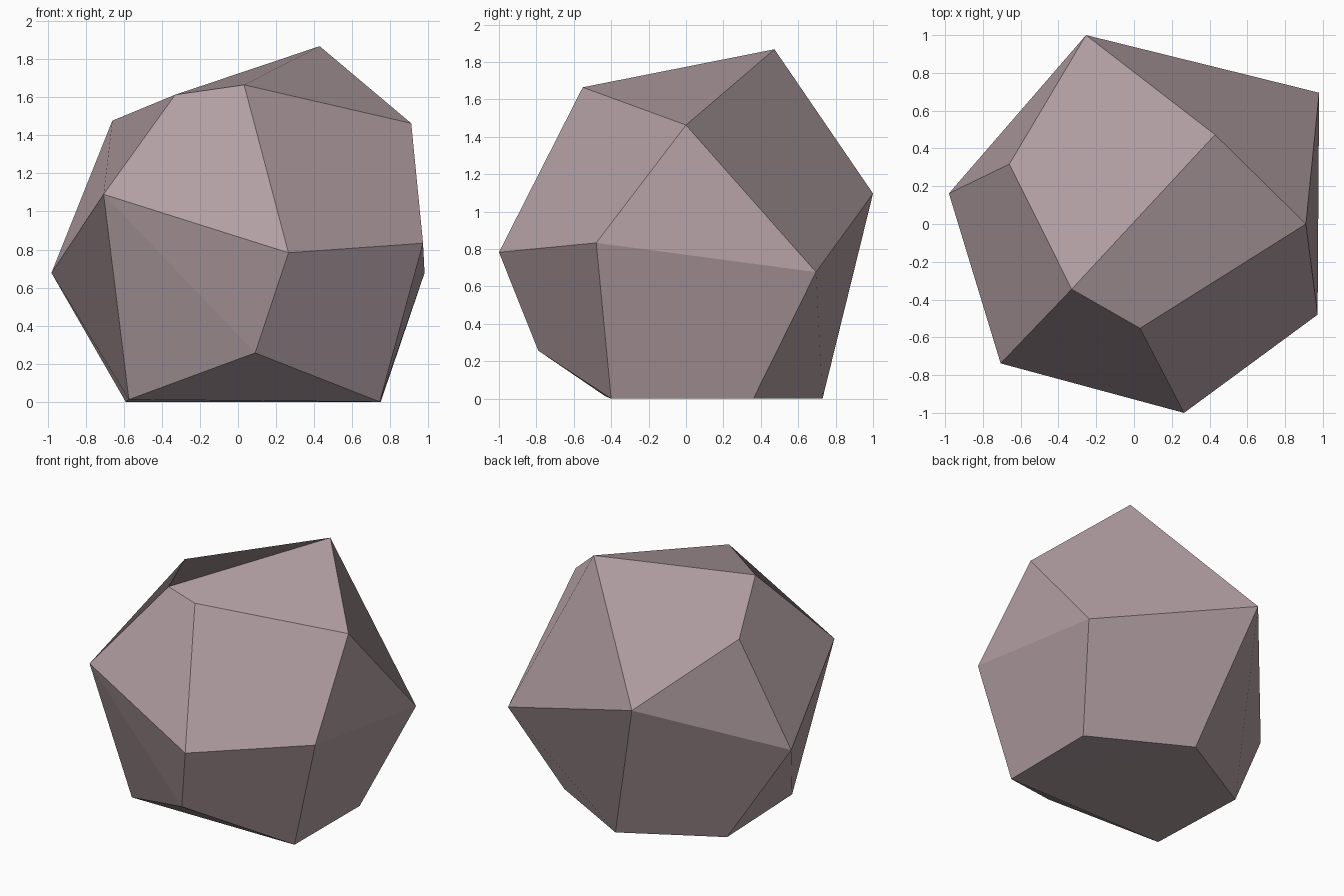
import bpy, bmesh, math
from mathutils import Vector

if "Cube" in bpy.data.objects:
    bpy.data.objects.remove(bpy.data.objects["Cube"])

# Faceted stone: corner points, from the base up to the peak
corners = [
    # base
    (0.745, -0.40, 0.0), (0.75, 0.36, 0.0), (0.07, 0.73, 0.0),
    (-0.59, 0.36, 0.0), (-0.573, -0.43, 0.012), (0.09, -0.79, 0.257),
    # waist
    (0.265, -1.0, 0.783), (0.972, -0.48, 0.833), (0.98, 0.695, 0.677),
    (-0.254, 1.0, 1.097), (-0.98, 0.162, 0.677), (-0.706, -0.738, 1.09),
    # shoulder and peak
    (0.91, 0.0, 1.463), (0.032, -0.552, 1.665), (-0.33, -0.345, 1.613),
    (-0.66, 0.317, 1.477), (-0.127, 0.651, 1.434), (0.429, 0.473, 1.868),
]

bm = bmesh.new()
for c in corners:
    bm.verts.new(c)

# Wrap the points in a convex skin, then merge shallow triangle pairs into quads
bmesh.ops.convex_hull(bm, input=bm.verts[:])
bmesh.ops.recalc_face_normals(bm, faces=bm.faces[:])
bmesh.ops.join_triangles(bm, faces=bm.faces[:],
                         angle_face_threshold=math.radians(40),
                         angle_shape_threshold=math.radians(40))

# Start each bent quad at the corner whose diagonal folds outwards
for f in [f for f in bm.faces if len(f.verts) == 4]:
    v = list(f.verts)
    a, b, c, d = (Vector(p.co) for p in v)
    if (b - a).cross(c - a).dot(d - a) > 1e-6:
        bm.faces.remove(f)
        bm.faces.new(v[1:] + v[:1])

mesh = bpy.data.meshes.new("stone")
bm.to_mesh(mesh)
bm.free()
for p in mesh.polygons:
    p.use_smooth = False

# One flat colour
mat = bpy.data.materials.new("dusty_mauve_stone")
mat.diffuse_color = (0.44, 0.34, 0.36, 1.0)
mat.use_nodes = True
mat.node_tree.nodes["Principled BSDF"].inputs["Base Color"].default_value = mat.diffuse_color
mesh.materials.append(mat)

stone = bpy.data.objects.new("stone", mesh)
bpy.context.collection.objects.link(stone)
